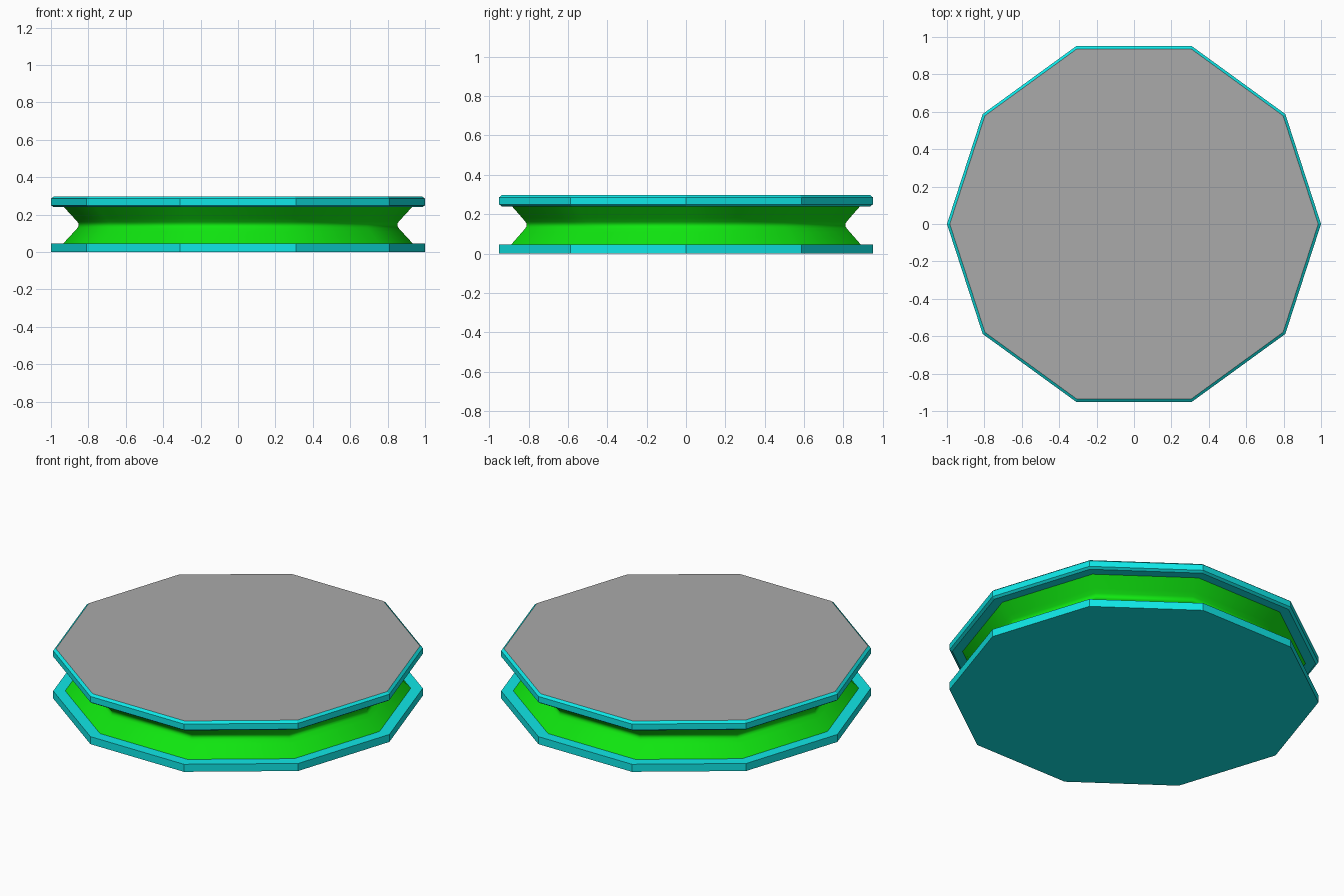
import bpy, bmesh
from math import cos, sin, pi, radians

cube = bpy.data.objects.get("Cube")
if cube:
    bpy.data.objects.remove(cube)

SIDES = 10


def material(name, rgb):
    mat = bpy.data.materials.new(name)
    mat.use_nodes = True
    mat.diffuse_color = (*rgb, 1)
    mat.node_tree.nodes["Principled BSDF"].inputs["Base Color"].default_value = (*rgb, 1)
    return mat


def lathe(name, profile, mats):
    """Ten-sided solid from a bottom-to-top list of (radius, z) points."""
    bm = bmesh.new()
    rings = [[bm.verts.new((r * cos(2 * pi * i / SIDES), r * sin(2 * pi * i / SIDES), z))
              for i in range(SIDES)] for r, z in profile]
    for low, high in zip(rings, rings[1:]):
        for i in range(SIDES):
            j = (i + 1) % SIDES
            bm.faces.new((low[i], low[j], high[j], high[i]))
    bm.faces.new(rings[0][::-1])
    top = bm.faces.new(rings[-1])
    top.material_index = len(mats) - 1
    mesh = bpy.data.meshes.new(name)
    bm.to_mesh(mesh)
    bm.free()
    for mat in mats:
        mesh.materials.append(mat)
    obj = bpy.data.objects.new(name, mesh)
    bpy.context.collection.objects.link(obj)
    return obj


teal = material("teal", (0.005, 0.8, 0.8))
green = material("green", (0.005, 0.8, 0.005))
grey = material("grey", (0.4, 0.4, 0.4))

# Flat bottom plate
lathe("base_plate", [(1, 0), (1, 0.045)], [teal])

# Pinched waist with a slightly rounded groove, mirrored about its middle
MID = 0.145
half = [(0.935, 0.1), (0.876, 0.036), (0.858, 0.016), (0.852, 0.006)]
waist = [(r, MID - d) for r, d in half] + [(r, MID + d) for r, d in reversed(half)]
core = lathe("pinched_core", waist, [green])

# Top plate with chamfered rims and a grey upper face
lathe("top_plate", [(0.985, 0.24), (1, 0.25), (1, 0.285), (0.985, 0.297)], [teal, grey])

# Smooth the groove, keeping strong corners sharp
bpy.ops.object.select_all(action="DESELECT")
core.select_set(True)
bpy.context.view_layer.objects.active = core
bpy.ops.object.shade_smooth_by_angle(angle=radians(32))
